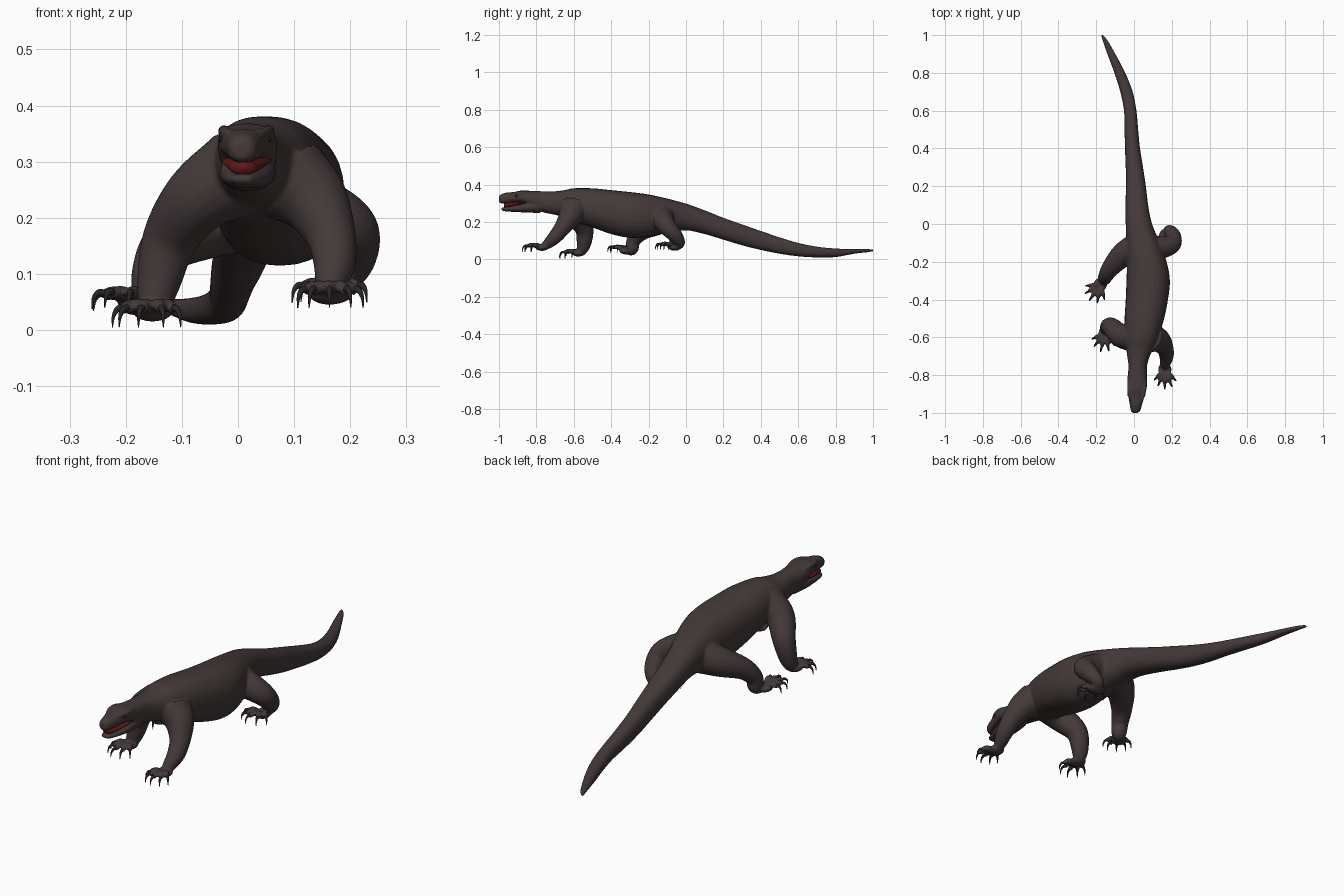
import bpy, bmesh, math
from mathutils import Vector, Matrix

if "Cube" in bpy.data.objects:
    bpy.data.objects.remove(bpy.data.objects["Cube"])


def material(name, rgb):
    m = bpy.data.materials.new(name)
    m.diffuse_color = (*rgb, 1)
    m.use_nodes = True
    m.node_tree.nodes["Principled BSDF"].inputs["Base Color"].default_value = m.diffuse_color
    return m


SKIN = material("dark brown skin", (0.058, 0.041, 0.041))
CLAW = material("near black claw", (0.022, 0.018, 0.018))
MOUTH = material("dark red mouth", (0.11, 0.008, 0.008))
EYE = material("dark eye", (0.02, 0.014, 0.012))


def smooth_path(pts, steps):
    """Catmull-Rom through tuples of any length."""
    p = [Vector(q) for q in pts]
    p = [2 * p[0] - p[1]] + p + [2 * p[-1] - p[-2]]
    out = []
    for i in range(1, len(p) - 2):
        a, b, c, d = p[i - 1:i + 3]
        for s in range(steps):
            t = s / steps
            out.append(0.5 * (2 * b + (c - a) * t + (2 * a - 5 * b + 4 * c - d) * t * t
                              + (3 * b - a - 3 * c + d) * t ** 3))
    return out + [p[-2]]


def skin_rings(bm, rings):
    rows = [[bm.verts.new(v) for v in ring] for ring in rings]
    n = len(rows[0])
    for a, b in zip(rows, rows[1:]):
        for i in range(n):
            j = (i + 1) % n
            bm.faces.new((a[i], a[j], b[j], b[i]))
    bm.faces.new(rows[0][::-1])
    bm.faces.new(rows[-1])


def loft(bm, stations, n=28, power=2.3):
    """Stations: y, centre x, half width, top z, bottom z."""
    rings = []
    for y, x, w, top, bot in smooth_path(stations, 4):
        w = max(w, 0.002)
        h, zc, ring = max((top - bot) / 2, 0.002), (top + bot) / 2, []
        for i in range(n):
            a = 2 * math.pi * i / n
            c, s = math.cos(a), math.sin(a)
            e = 2 / power
            ring.append((x + w * math.copysign(abs(c) ** e, c), y,
                         zc + h * math.copysign(abs(s) ** e, s)))
        rings.append(ring)
    skin_rings(bm, rings)


def tube(bm, pts, n=14, steps=5):
    """Round tube through points x, y, z, radius."""
    path = smooth_path(pts, steps)
    pos = [Vector(q[:3]) for q in path]
    side = Vector((0.31, 0.2, 0.93))
    rings = []
    for i, q in enumerate(path):
        t = (pos[min(i + 1, len(pos) - 1)] - pos[max(i - 1, 0)]).normalized()
        side = (side - t * side.dot(t)).normalized()
        up, r = t.cross(side), max(q[3], 0.0008)
        rings.append([pos[i] + r * (math.cos(a) * side + math.sin(a) * up)
                      for a in (2 * math.pi * k / n for k in range(n))])
    skin_rings(bm, rings)


def ball(bm, centre, size):
    bmesh.ops.create_icosphere(bm, subdivisions=3, radius=1,
                               matrix=Matrix.Translation(centre) @ Matrix.Diagonal((*size, 1)))


def finish(bm, name, mat):
    bmesh.ops.recalc_face_normals(bm, faces=bm.faces)
    mesh = bpy.data.meshes.new(name)
    bm.to_mesh(mesh)
    bm.free()
    ob = bpy.data.objects.new(name, mesh)
    bpy.context.collection.objects.link(ob)
    mesh.materials.append(mat)
    for f in mesh.polygons:
        f.use_smooth = True
    return ob


skin, claws = bmesh.new(), bmesh.new()

# Head, trunk and tail in one sweep
head = [(-1.0, .006, .014, .335, .306), (-.99, .008, .024, .347, .299),
        (-.96, .01, .032, .357, .298), (-.92, .012, .041, .36, .302),
        (-.88, .015, .05, .368, .302), (-.84, .017, .053, .367, .285),
        (-.8, .018, .051, .365, .265), (-.75, .02, .049, .364, .248)]
trunk = [(-.7, .024, .06, .364, .238), (-.65, .032, .075, .37, .222),
         (-.6, .04, .09, .38, .2), (-.5, .055, .105, .38, .17),
         (-.4, .068, .112, .37, .135), (-.3, .075, .115, .36, .115),
         (-.2, .068, .105, .347, .122), (-.1, .048, .088, .325, .142)]
tail = [(0, .026, .07, .298, .155), (.1, .015, .06, .262, .135),
        (.2, .01, .053, .222, .105), (.3, .002, .046, .187, .075),
        (.4, -.008, .04, .152, .05), (.5, -.014, .036, .118, .03),
        (.6, -.02, .033, .088, .016), (.7, -.04, .033, .068, .01),
        (.8, -.075, .029, .058, .012), (.9, -.12, .022, .055, .03),
        (.97, -.152, .014, .055, .038), (1.003, -.171, .006, .053, .042)]
loft(skin, head + trunk + tail)

# Lower jaw
loft(skin, [(-.988, .008, .016, .276, .263), (-.97, .009, .026, .279, .257),
            (-.93, .012, .037, .286, .254), (-.89, .015, .045, .296, .252),
            (-.84, .017, .05, .31, .25), (-.78, .02, .046, .33, .247)])

# Brow ridges
for s in (-1, 1):
    tube(skin, [(.011 + s * .022, -.95, .347, .006), (.013 + s * .036, -.91, .354, .009),
                (.015 + s * .041, -.87, .355, .01), (.017 + s * .04, -.83, .35, .006)])

# Legs: x, y, z, radius from hip or shoulder to ankle
legs = [
    [(0, -.6, .28, .08), (-.07, -.59, .235, .063), (-.12, -.545, .165, .05),
     (-.14, -.545, .09, .04), (-.148, -.56, .048, .03), (-.15, -.58, .036, .02)],
    [(.09, -.6, .27, .08), (.135, -.62, .23, .063), (.165, -.66, .17, .045),
     (.172, -.7, .12, .038), (.165, -.74, .083, .028), (.163, -.765, .068, .018)],
    [(.02, -.12, .22, .08), (-.06, -.165, .19, .065), (-.125, -.235, .15, .048),
     (-.152, -.28, .1, .038), (-.155, -.29, .055, .034), (-.175, -.315, .046, .02)],
    [(.07, -.12, .235, .07), (.14, -.125, .215, .06), (.2, -.105, .18, .05),
     (.207, -.06, .13, .04), (.185, -.035, .088, .03), (.168, -.055, .068, .02)],
]
# Feet: palm, heading, fan of toes, upward slope
feet = [((-.152, -.575, .033), (-.25, -1), 50, 0.0),
        ((.163, -.77, .063), (0, -1), 45, 0.05),
        ((-.178, -.32, .044), (-.55, -.8), 50, 0.22),
        ((.168, -.06, .064), (-.15, -1), 55, 0.15)]


def foot(palm, heading, fan, slope):
    p = Vector(palm)
    ball(skin, p, (.036, .036, .018))
    base = math.atan2(heading[1], heading[0])
    for k in range(5):
        a = base + math.radians(fan) * (k - 2) / 2
        length = (.8, .95, 1.05, 1, .85)[k]

        def at(dist, z, r):
            d = dist * length
            return (p.x + d * math.cos(a), p.y + d * math.sin(a), p.z + z + slope * d, r)
        tube(skin, [at(.01, 0, .013), at(.045, .012, .0125), at(.065, .008, .011),
                    at(.078, .002, .009)], 10, 3)
        tube(claws, [at(.07, .006, .007), at(.086, .005, .0058), at(.097, -.008, .0035),
                     at(.1, -.028, .0008)], 8, 3)


for path, f in zip(legs, feet):
    tube(skin, path, 20, 6)
    foot(*f)

# Merge the skin parts into one soft surface
body = finish(skin, "lizard_body", SKIN)
remesh = body.modifiers.new("merge", 'REMESH')
remesh.mode = 'VOXEL'
remesh.voxel_size = 0.0048
remesh.use_smooth_shade = True
soft = body.modifiers.new("soften", 'SMOOTH')
soft.factor, soft.iterations = 0.5, 5
bpy.context.view_layer.objects.active = body
body.select_set(True)
for m in ("merge", "soften"):
    bpy.ops.object.modifier_apply(modifier=m)

finish(claws, "claws", CLAW)

# Mouth lining between the jaws
lining = bmesh.new()
loft(lining, [(-.972, .009, .02, .301, .276), (-.95, .011, .028, .303, .279),
              (-.92, .013, .036, .306, .285), (-.88, .015, .043, .309, .292),
              (-.85, .017, .042, .312, .296)])
finish(lining, "mouth_lining", MOUTH)

# Eyes and nostrils
spots = bmesh.new()
for s in (-1, 1):
    ball(spots, (.013 + s * .04, -.905, .34), (.007, .01, .007))
    ball(spots, (.009 + s * .018, -.984, .328), (.005, .006, .004))
finish(spots, "eyes_and_nostrils", EYE)
